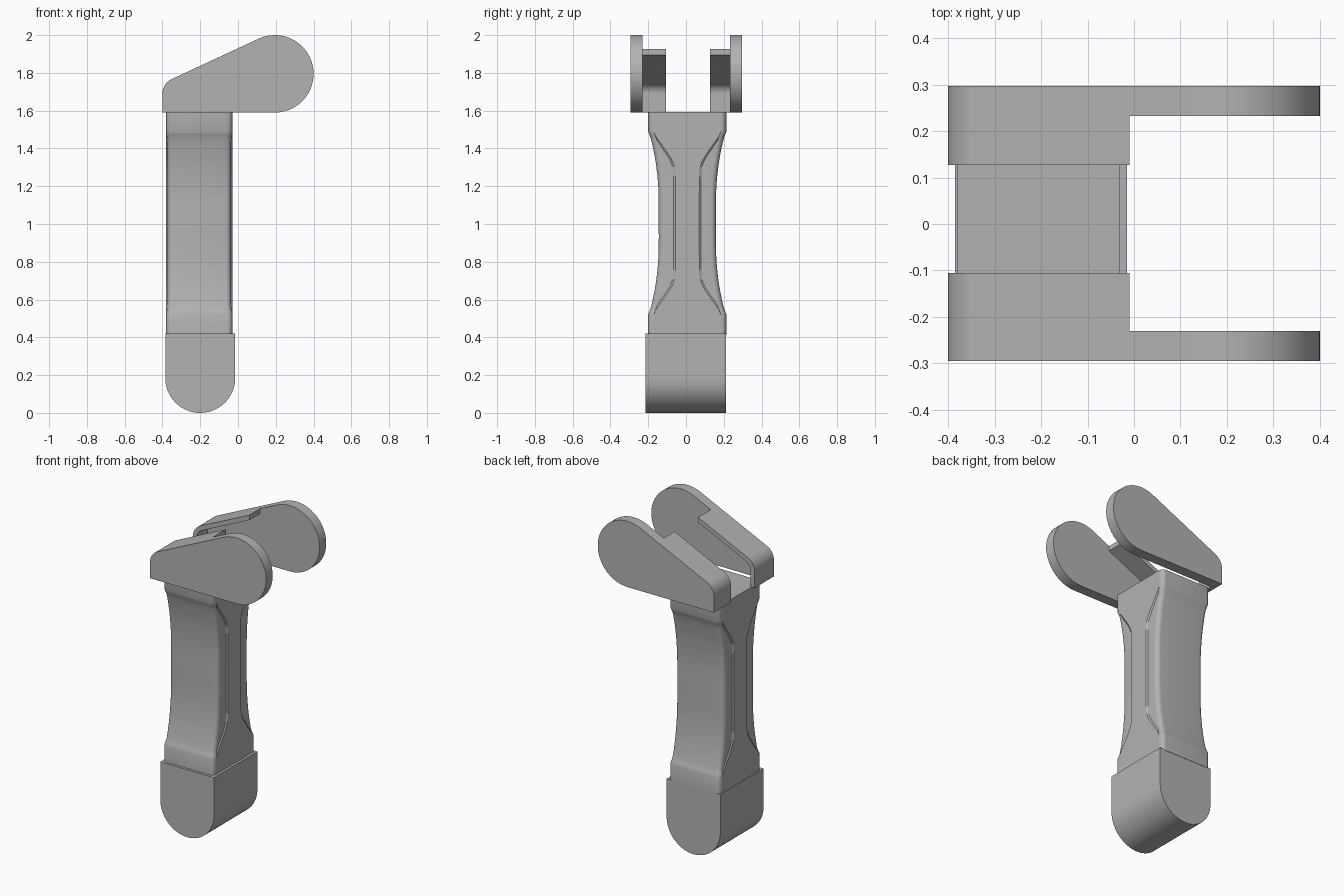
import bpy, bmesh, math
from mathutils import Vector

if "Cube" in bpy.data.objects:
    bpy.data.objects.remove(bpy.data.objects["Cube"])

grey = bpy.data.materials.new("plain grey")
grey.diffuse_color = (0.45, 0.45, 0.45, 1)
grey.use_nodes = True
grey.node_tree.nodes["Principled BSDF"].inputs["Base Color"].default_value = grey.diffuse_color


def finish(name, bm, angle=35):
    bmesh.ops.recalc_face_normals(bm, faces=bm.faces)
    me = bpy.data.meshes.new(name)
    bm.to_mesh(me)
    bm.free()
    ob = bpy.data.objects.new(name, me)
    bpy.context.collection.objects.link(ob)
    me.materials.append(grey)
    bpy.ops.object.select_all(action='DESELECT')
    ob.select_set(True)
    bpy.context.view_layer.objects.active = ob
    bpy.ops.object.shade_smooth_by_angle(angle=math.radians(angle))
    return ob


def extrude(name, pts, y0, y1):
    """Extrude an x-z outline from y0 to y1."""
    bm = bmesh.new()
    face = bm.faces.new([bm.verts.new((x, y0, z)) for x, z in pts])
    out = bmesh.ops.extrude_face_region(bm, geom=[face])
    verts = [v for v in out["geom"] if isinstance(v, bmesh.types.BMVert)]
    bmesh.ops.translate(bm, verts=verts, vec=(0, y1 - y0, 0))
    return finish(name, bm)


def arc(cx, cz, r, a0, a1, n):
    return [(cx + r * math.cos(math.radians(a0 + (a1 - a0) * i / n)),
             cz + r * math.sin(math.radians(a0 + (a1 - a0) * i / n)))
            for i in range(n + 1)]


def sample(keys, z):
    """Smoothly interpolate (z, value) keys."""
    if z <= keys[0][0]:
        return keys[0][1]
    for i in range(len(keys) - 1):
        (a, u), (b, v) = keys[i], keys[i + 1]
        if z <= b:
            m0 = (v - keys[i - 1][1]) / (b - keys[i - 1][0]) if i else 0
            m1 = (keys[i + 2][1] - u) / (keys[i + 2][0] - a) if i + 2 < len(keys) else 0
            t, h = (z - a) / (b - a), b - a
            return ((2*t**3 - 3*t**2 + 1) * u + (t**3 - 2*t**2 + t) * h * m0
                    + (3*t**2 - 2*t**3) * v + (t**3 - t**2) * h * m1)
    return keys[-1][1]


# Rounded foot block
extrude("foot", [(-0.015, 0.42), (-0.385, 0.42)] + arc(-0.2, 0.185, 0.185, 180, 360, 40),
        -0.215, 0.212)

# Arm: lofted rings, waisted, with a shallow recess wrapping round the corners
HX, R, CX, CY = 0.175, 0.028, -0.205, 0.007
half_y = [(0.52, 0.207), (0.545, 0.197), (0.6, 0.183), (0.7, 0.165), (0.83, 0.153),
          (1.02, 0.1515), (1.18, 0.153), (1.31, 0.165), (1.41, 0.183), (1.465, 0.197), (1.49, 0.207)]
flat_y = [(0.52, 0.178), (0.58, 0.142), (0.66, 0.088), (0.70, 0.07), (0.74, 0.064),
          (1.27, 0.064), (1.31, 0.07), (1.35, 0.088), (1.43, 0.142), (1.49, 0.178)]
depth = [(0.52, 0.0), (0.56, 0.006), (1.45, 0.006), (1.49, 0.0)]


def ring(z):
    hy, d = sample(half_y, z), sample(depth, z)
    w = min(sample(flat_y, z), hy - R - 0.002)
    step = min(w + 0.01, hy - R - 0.001)
    q = [(HX, w), (HX - d, step)]
    q += arc(HX - d - R, hy - R, R, 0, 90, 6)
    pts = q + [(-x, y) for x, y in reversed(q)]
    pts += [(-x, -y) for x, y in pts]
    return [Vector((CX + x, CY + y, z)) for x, y in pts]


bm = bmesh.new()
zs = [0.415] + [0.52 + 0.97 * i / 64 for i in range(65)] + [1.592]
rows = [[bm.verts.new(p) for p in ring(z)] for z in zs]
n = len(rows[0])
for a, b in zip(rows, rows[1:]):
    for i in range(n):
        j = (i + 1) % n
        bm.faces.new((a[i], a[j], b[j], b[i]))
bm.faces.new(rows[0])
bm.faces.new(rows[-1])
finish("arm", bm, 30)

# Bracket outline: round head, sloping top, rounded tail
HEAD, HR, TR = (0.195, 1.795), 0.205, 0.085
TAIL = (-0.4 + TR, 1.69)
SLOPE = math.degrees(math.atan2(HEAD[1] - TAIL[1], HEAD[0] - TAIL[0])
                     + math.asin((HR - TR) / math.hypot(HEAD[0] - TAIL[0], HEAD[1] - TAIL[1])))
TOP = 90 + SLOPE
plate = [(-0.4, 1.59)] + arc(*HEAD, HR, -90, TOP, 48) + arc(*TAIL, TR, TOP, 180, 12)

# Bent strip that follows the top and tail of the plate
END, T = -0.01, 0.028


def slope_z(x, r):
    a = math.radians(TOP)
    px, pz = TAIL[0] + r * math.cos(a), TAIL[1] + r * math.sin(a)
    return pz + (x - px) * math.tan(math.radians(SLOPE))


strip = [(-0.4, 1.59)] + arc(*TAIL, TR, 180, TOP, 12) + [(END, slope_z(END, TR))]
strip += [(END, slope_z(END, TR - T))] + arc(*TAIL, TR - T, TOP, 180, 12) + [(-0.4 + T, 1.59)]

for side, outer, inner, lip in (("front", -0.295, -0.23, -0.105), ("back", 0.297, 0.232, 0.127)):
    extrude(side + "_bracket_plate", plate, outer, inner)
    extrude(side + "_bracket_strip", strip, inner, lip)
